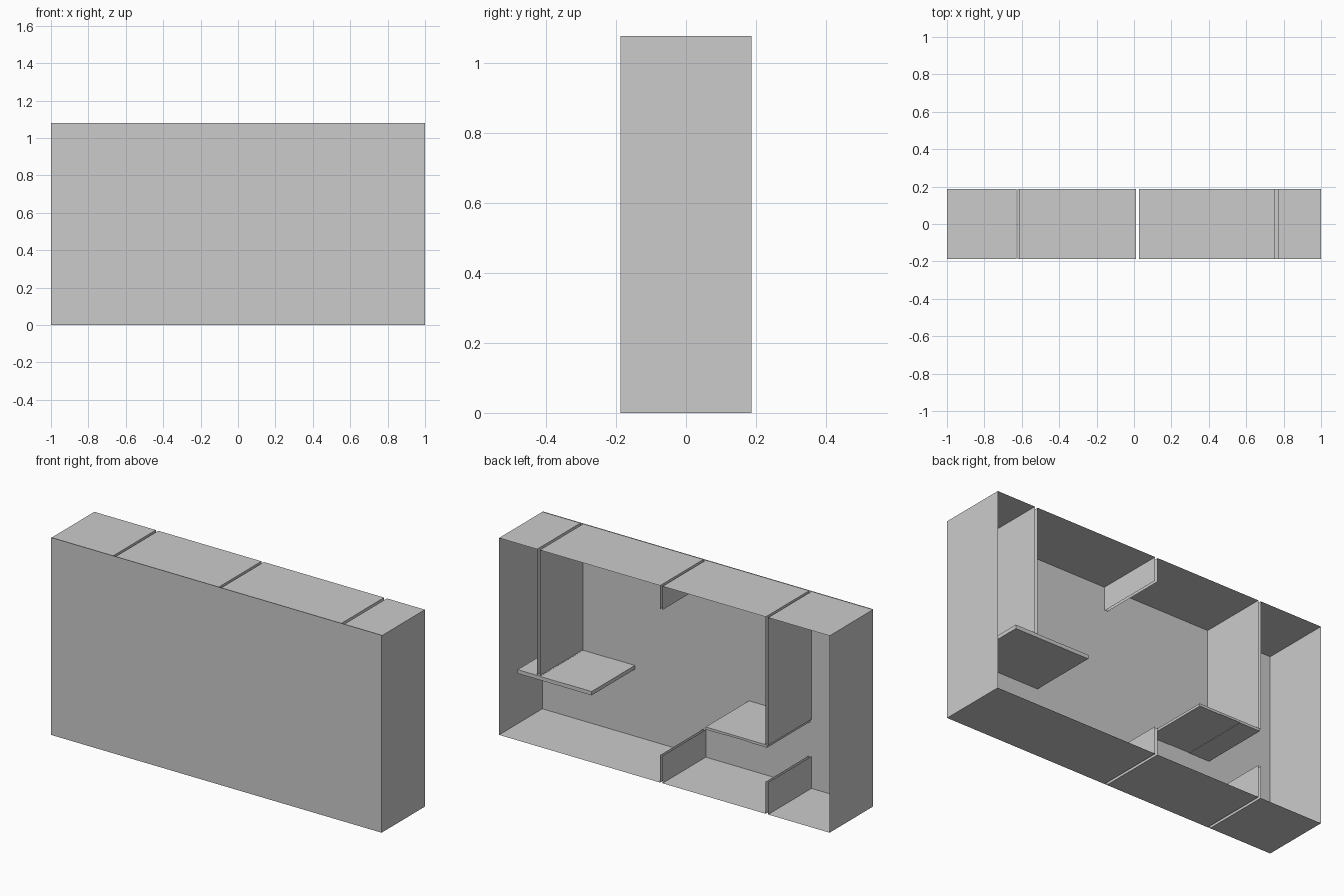
import bpy
import bmesh
from mathutils import Vector

cube = bpy.data.objects.get("Cube")
if cube:
    bpy.data.objects.remove(cube, do_unlink=True)

# Single plain grey
GREY = (0.6, 0.6, 0.6, 1.0)
grey = bpy.data.materials.new("plain_grey")
grey.use_nodes = True
grey.diffuse_color = GREY
grey.node_tree.nodes["Principled BSDF"].inputs["Base Color"].default_value = GREY

HALF_X, HALF_Y = 1.0, 0.187
HEIGHT, CEILING = 1.08, 1.077


def finish(name, bm):
    mesh = bpy.data.meshes.new(name)
    bm.to_mesh(mesh)
    bm.free()
    mesh.materials.append(grey)
    obj = bpy.data.objects.new(name, mesh)
    bpy.context.collection.objects.link(obj)
    return obj


def sheet(name, origin, side_a, side_b):
    """Flat panel spanned by two edge vectors."""
    bm = bmesh.new()
    o, a, b = Vector(origin), Vector(side_a), Vector(side_b)
    bm.faces.new([bm.verts.new(p) for p in (o, o + a, o + a + b, o + b)])
    return finish(name, bm)


def level(name, x0, x1, z, up=True):
    along, across = (x1 - x0, 0, 0), (0, 2 * HALF_Y, 0)
    edges = (along, across) if up else (across, along)
    return sheet(name, (x0, -HALF_Y, z), *edges)


def upright(name, x, z0, z1, faces_plus=True):
    across, rise = (0, 2 * HALF_Y, 0), (0, 0, z1 - z0)
    edges = (across, rise) if faces_plus else (rise, across)
    return sheet(name, (x, -HALF_Y, z0), *edges)


def plank(name, x0, x1, z0, z1):
    bm = bmesh.new()
    bmesh.ops.create_cube(bm, size=1)
    for v in bm.verts:
        v.co.x = (x0 + x1) / 2 + v.co.x * (x1 - x0)
        v.co.y *= 2 * HALF_Y
        v.co.z = (z0 + z1) / 2 + v.co.z * (z1 - z0)
    return finish(name, bm)


# Front panel
sheet("front_panel", (-HALF_X, -HALF_Y, 0), (2 * HALF_X, 0, 0), (0, 0, HEIGHT))

# Slots between the compartments
SLOTS = {"right": (-0.628, -0.613), "middle": (0.011, 0.026), "left": (0.753, 0.770)}
right, middle, left = SLOTS["right"], SLOTS["middle"], SLOTS["left"]

# Ceiling panels, split at every slot
bounds = [-HALF_X, *right, *middle, *left, HALF_X]
for i in range(0, len(bounds), 2):
    level(f"ceiling_panel_{i // 2 + 1}", bounds[i], bounds[i + 1], CEILING)

# Floor panels, with no split at the left slot
bounds = [-HALF_X, *right, *middle, HALF_X]
for i in range(0, len(bounds), 2):
    level(f"floor_panel_{i // 2 + 1}", bounds[i], bounds[i + 1], 0, up=False)

# Right end wall and stacked left end wall
upright("right_end_wall", -HALF_X, 0, CEILING, faces_plus=False)
levels = [0, 0.55, 0.893, CEILING]
for i in range(3):
    upright(f"left_end_panel_{i + 1}", HALF_X, levels[i], levels[i + 1])

# Paired partition walls on both sides of each slot
PARTITIONS = [
    ("right_upper", right, 0.378, CEILING),
    ("right_lower", right, 0, 0.175),
    ("middle_upper", middle, 0.948, CEILING),
    ("middle_lower", middle, 0, 0.15),
    ("left_upper", left, 0.39, CEILING),
]
for name, (x0, x1), z0, z1 in PARTITIONS:
    upright(f"{name}_partition_a", x0, z0, z1, faces_plus=True)
    upright(f"{name}_partition_b", x1, z0, z1, faces_plus=False)

# Left shelf made of three planks
cuts = [0.44, 0.593, 0.753, 0.888]
for i in range(3):
    plank(f"left_shelf_plank_{i + 1}", cuts[i], cuts[i + 1], 0.366, 0.387 - 0.001 * (i % 2))

# Right shelf with stepped planks underneath
cuts = [-0.622, -0.5, -0.37, -0.25]
for i in range(3):
    plank(f"right_shelf_plank_{i + 1}", cuts[i], cuts[i + 1], 0.364 + 0.002 * (i % 2), 0.378)
